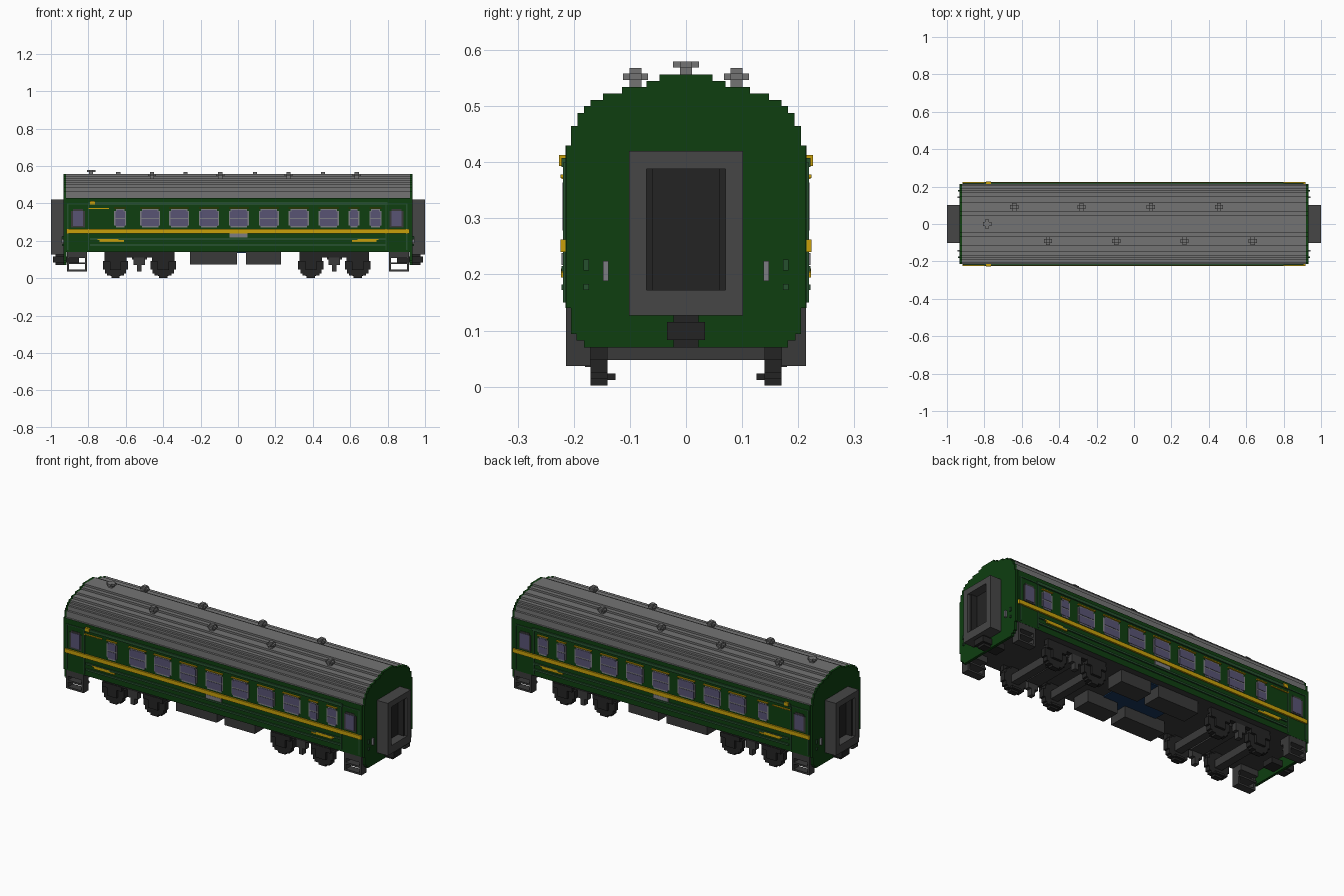
import bpy, bmesh, math

old = bpy.data.objects.get("Cube")
if old:
    bpy.data.objects.remove(old, do_unlink=True)


def material(name, rgb):
    lin = [((c / 255 + 0.055) / 1.055) ** 2.4 if c > 10 else c / 255 / 12.92 for c in rgb]
    m = bpy.data.materials.new(name)
    m.use_nodes = True
    m.diffuse_color = (*lin, 1)
    m.node_tree.nodes["Principled BSDF"].inputs["Base Color"].default_value = (*lin, 1)
    return m


GREEN = material("coach green", (14, 62, 16))
RIDGE = material("ridge green", (38, 80, 46))
YELLOW = material("stripe yellow", (200, 160, 10))
ROOF = material("roof grey", (116, 116, 116))
FRAME = material("gangway grey", (70, 70, 70))
DARK = material("underframe grey", (58, 58, 58))
BLACK = material("running gear black", (36, 36, 36))
GLASS = material("window glass", (88, 84, 116))
TRIM = material("window trim grey", (124, 124, 130))
BLUE = material("floor blue", (24, 54, 92))


def boxes(name, mat, items):
    """One object made of axis-aligned boxes (x0, x1, y0, y1, z0, z1)."""
    bm = bmesh.new()
    for x0, x1, y0, y1, z0, z1 in items:
        vs = bmesh.ops.create_cube(bm, size=1)["verts"]
        for v in vs:
            v.co.x = x0 if v.co.x < 0 else x1
            v.co.y = y0 if v.co.y < 0 else y1
            v.co.z = z0 if v.co.z < 0 else z1
    me = bpy.data.meshes.new(name)
    bm.to_mesh(me)
    bm.free()
    ob = bpy.data.objects.new(name, me)
    bpy.context.collection.objects.link(ob)
    me.materials.append(mat)
    return ob


def both_sides(items):
    return items + [(a, b, -d, -c, e, f) for a, b, c, d, e, f in items]


def both_ends(items):
    return items + [(-b, -a, c, d, e, f) for a, b, c, d, e, f in items]


def stepped_prism(name, rows, x0, x1):
    """Extrude a symmetric stepped outline, rows = (z bottom, half width), last row closes it."""
    half = []
    for (z0, w), (z1, _) in zip(rows, rows[1:]):
        half += [(w, z0), (w, z1)]
    outline = half + [(-y, z) for y, z in reversed(half)]
    bm = bmesh.new()
    face = bm.faces.new([bm.verts.new((x0, y, z)) for y, z in outline])
    ext = bmesh.ops.extrude_face_region(bm, geom=[face])["geom"]
    for v in ext:
        if isinstance(v, bmesh.types.BMVert):
            v.co.x = x1
    bmesh.ops.recalc_face_normals(bm, faces=bm.faces)
    me = bpy.data.meshes.new(name)
    bm.to_mesh(me)
    bm.free()
    ob = bpy.data.objects.new(name, me)
    bpy.context.collection.objects.link(ob)
    return ob


# Coach shell: green sides, grey stepped roof, dark floor
ROOF_ROWS = [(0.43, 0.205), (0.465, 0.193), (0.488, 0.182), (0.5, 0.17), (0.511, 0.148),
             (0.523, 0.114), (0.534, 0.07), (0.545, 0.047), (0.556, 0)]
shell = stepped_prism("coach_body", [(0.14, 0.215)] + ROOF_ROWS, -0.92, 0.92)
for m in (GREEN, ROOF, DARK):
    shell.data.materials.append(m)
for p in shell.data.polygons:
    if abs(p.normal.x) < 0.5:
        p.material_index = 1 if p.center.z > 0.425 else 2 if p.normal.z < -0.5 else 0

# End sheets hang lower than the body
END_ROWS = [(0.07, 0.182), (0.082, 0.195), (0.094, 0.205), (0.14, 0.213)] + ROOF_ROWS
for side, x in (("right", -0.932), ("left", 0.918)):
    stepped_prism(side + "_end_sheet", END_ROWS, x, x + 0.014).data.materials.append(GREEN)

# Gangways: deep rectangular frame around a dark door
boxes("gangway_frames", FRAME, both_ends([
    (0.93, 1.0, -0.102, -0.07, 0.127, 0.42), (0.93, 1.0, 0.07, 0.102, 0.127, 0.42),
    (0.93, 1.0, -0.07, 0.07, 0.127, 0.172), (0.93, 1.0, -0.07, 0.07, 0.388, 0.42)]))
boxes("gangway_doors", BLACK, both_ends([
    (0.93, 0.95, -0.07, 0.07, 0.172, 0.388),
    (0.95, 0.985, -0.07, -0.06, 0.172, 0.388), (0.95, 0.985, 0.06, 0.07, 0.172, 0.388)]))
boxes("couplers", BLACK, both_ends([
    (0.85, 0.99, -0.034, 0.034, 0.083, 0.115), (0.93, 0.975, -0.022, 0.022, 0.07, 0.127)]))
boxes("end_handrails", TRIM, both_ends(both_sides([(0.93, 0.943, 0.138, 0.148, 0.188, 0.224)])))
boxes("end_brackets", RIDGE, both_ends(both_sides([
    (0.93, 0.94, 0.173, 0.183, 0.207, 0.227), (0.93, 0.94, 0.173, 0.183, 0.172, 0.183)])))

# Side ridges and stripe
boxes("side_ridges", RIDGE, both_sides([
    (-0.8, 0.8, 0.214, 0.222, 0.392, 0.408),
    (-0.79, 0.79, 0.214, 0.222, 0.205, 0.215), (-0.79, 0.79, 0.214, 0.222, 0.172, 0.182)]))
boxes("yellow_stripe", YELLOW, both_sides([(-0.918, 0.918, 0.214, 0.224, 0.24, 0.262)]))
boxes("yellow_side_marks", YELLOW, both_sides(
    both_ends([(0.61, 0.74, 0.214, 0.223, 0.195, 0.204), (0.64, 0.75, 0.214, 0.223, 0.204, 0.211)])
    + [(-0.79, -0.765, 0.214, 0.226, 0.393, 0.413), (-0.8, -0.69, 0.214, 0.222, 0.37, 0.376)]))
boxes("side_plaque", TRIM, both_sides([(-0.045, 0.05, 0.214, 0.222, 0.217, 0.238)]))

# Windows: trim plate, upper and lower panes, yellow line above
windows = [(-0.63, 0.065), (-0.47, 0.108), (-0.315, 0.108), (-0.155, 0.108), (0.005, 0.108),
           (0.165, 0.108), (0.325, 0.108), (0.485, 0.108), (0.62, 0.058), (0.735, 0.066)]
trim, panes, lines = [], [], []
for x, w in windows:
    h = w / 2
    trim += [(x - h, x + h, 0.214, 0.218, 0.282, 0.36), (x - h + 0.01, x + h - 0.01, 0.214, 0.218, 0.27, 0.37)]
    panes += [(x - h + 0.007, x + h - 0.007, 0.215, 0.22, 0.323, 0.358),
              (x - h + 0.007, x + h - 0.007, 0.215, 0.22, 0.278, 0.316),
              (x - h + 0.014, x + h - 0.014, 0.215, 0.22, 0.358, 0.364)]
    lines.append((x - h, x + h, 0.214, 0.224, 0.372, 0.378))
boxes("window_trim", TRIM, both_sides(trim))
boxes("window_panes", GLASS, both_sides(panes))
boxes("window_top_lines", YELLOW, both_sides(lines))

# Vestibule doors with their windows
door, dtrim, dpane = [], [], []
for x in (-0.855, 0.847):
    door += [(x - 0.058, x - 0.052, 0.214, 0.219, 0.15, 0.4), (x + 0.052, x + 0.058, 0.214, 0.219, 0.15, 0.4),
             (x - 0.058, x + 0.058, 0.214, 0.219, 0.395, 0.4)]
    dtrim += [(x - 0.037, x + 0.037, 0.214, 0.218, 0.27, 0.36), (x - 0.027, x + 0.027, 0.214, 0.218, 0.36, 0.37)]
    dpane.append((x - 0.027, x + 0.027, 0.215, 0.22, 0.278, 0.36))
boxes("door_edges", RIDGE, both_sides(door))
boxes("door_window_trim", DARK, both_sides(dtrim))
boxes("door_window_panes", GLASS, both_sides(dpane))

# Boarding steps: open ladders below each door
boxes("boarding_steps", DARK, both_ends(both_sides([
    (0.807, 0.819, 0.17, 0.214, 0.037, 0.15), (0.903, 0.915, 0.17, 0.214, 0.037, 0.15),
    (0.807, 0.915, 0.17, 0.214, 0.037, 0.047), (0.807, 0.915, 0.16, 0.214, 0.075, 0.085),
    (0.807, 0.915, 0.15, 0.214, 0.107, 0.15)])))

# Roof vents and chimney
vents = []
for x, y in [(-0.64, 0.09), (-0.28, 0.09), (0.09, 0.09), (0.455, 0.09),
             (-0.46, -0.09), (-0.095, -0.09), (0.27, -0.09), (0.635, -0.09)]:
    vents += [(x - 0.011, x + 0.011, y - 0.011, y + 0.011, 0.53, 0.568),
              (x - 0.022, x + 0.022, y - 0.011, y + 0.011, 0.547, 0.558),
              (x - 0.011, x + 0.011, y - 0.022, y + 0.022, 0.547, 0.558)]
boxes("roof_vents", ROOF, vents)
boxes("roof_chimney", ROOF, [
    (-0.796, -0.774, -0.011, 0.011, 0.55, 0.57),
    (-0.808, -0.762, -0.011, 0.011, 0.569, 0.58), (-0.796, -0.774, -0.023, 0.023, 0.569, 0.58)])

# Underfloor boxes on both sides with a blue panel between
boxes("underfloor_boxes", DARK, both_sides([
    (-0.257, -0.005, 0.075, 0.18, 0.073, 0.141), (0.043, 0.23, 0.075, 0.18, 0.073, 0.141)]))
boxes("floor_panel", BLUE, [(-0.2, 0.13, -0.175, 0.175, 0.134, 0.141)])

# Bogies: stepped wheels, axles, side frames, springs
AXLES = (-0.655, -0.4, 0.39, 0.64)
R, N = 0.068, 12
step = 2 * R / N
wheels, axles, hubs = [], [], []
for x in AXLES:
    for i in range(N):
        z = -R + (i + 0.5) * step
        h = max(1, round(math.sqrt(R * R - z * z) / step)) * step
        wheels.append((x - h, x + h, 0.14, 0.17, 0.002 + i * step, 0.002 + (i + 1) * step))
    h = R - 0.02
    wheels.append((x - h + 0.02, x + h - 0.02, 0.126, 0.14, 0.012, 0.024))
    axles.append((x - 0.022, x + 0.022, -0.14, 0.14, 0.048, 0.092))
    hubs += [(x - 0.03, x + 0.03, 0.17, 0.183, 0.045, 0.1), (x - 0.06, x + 0.06, 0.17, 0.183, 0.09, 0.115)]
boxes("wheels", BLACK, both_sides(wheels))
boxes("axles", DARK, axles)
boxes("axle_boxes", BLACK, both_sides(hubs))
frames, springs, bolsters = [], [], []
for a, b in (AXLES[:2], AXLES[2:]):
    c = (a + b) / 2
    frames.append((a - 0.06, b + 0.06, 0.155, 0.18, 0.112, 0.142))
    springs += [(c - 0.03, c + 0.03, 0.15, 0.18, 0.07, 0.112), (c - 0.012, c + 0.012, 0.15, 0.18, 0.035, 0.07)]
    bolsters.append((c - 0.04, c + 0.04, -0.155, 0.155, 0.1, 0.142))
boxes("bogie_side_frames", BLACK, both_sides(frames))
boxes("bogie_springs", DARK, both_sides(springs))
boxes("bogie_bolsters", DARK, bolsters)
